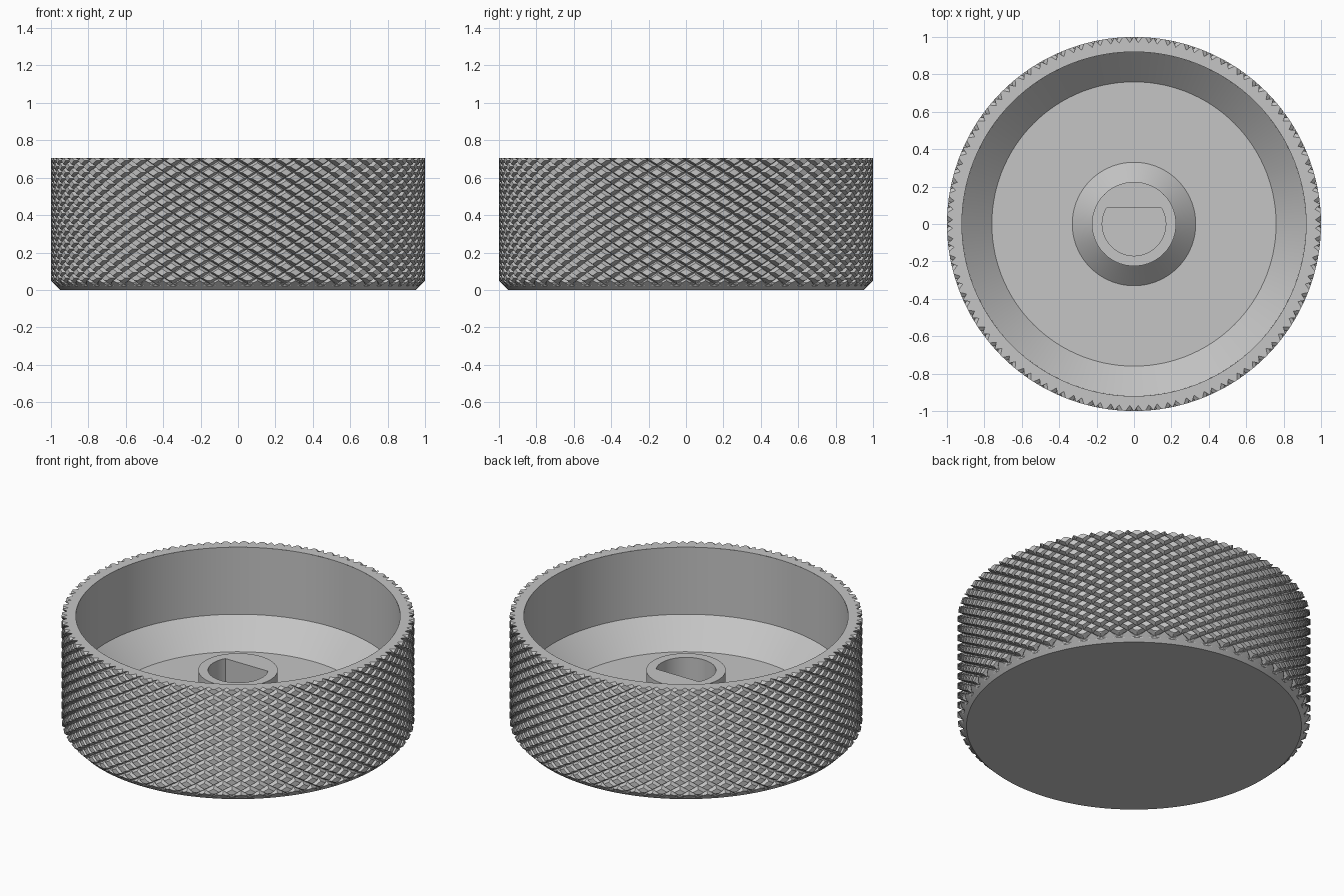
import bpy, bmesh
from math import pi, sin, cos, floor, ceil, radians

if "Cube" in bpy.data.objects:
    bpy.data.objects.remove(bpy.data.objects["Cube"])

HEIGHT = 0.705
CHAMFER = 0.05
BORE = 0.92           # radius of the inner wall
FLOOR = 0.125
TEETH = 60            # grooves of each hand
PITCH = 2 * pi / TEETH
ROW = PITCH * 0.6     # vertical spacing of the diamonds
GROOVE = 0.2          # half width of a groove, as a share of the pitch
DEPTH = 0.03

grey = bpy.data.materials.new("light_grey")
grey.use_nodes = True
grey.diffuse_color = (0.56, 0.56, 0.56, 1)
grey.node_tree.nodes["Principled BSDF"].inputs["Base Color"].default_value = grey.diffuse_color


def finish(bm, name):
    mesh = bpy.data.meshes.new(name)
    bm.to_mesh(mesh)
    bm.free()
    mesh.materials.append(grey)
    obj = bpy.data.objects.new(name, mesh)
    bpy.context.collection.objects.link(obj)
    bpy.ops.object.select_all(action='DESELECT')
    obj.select_set(True)
    bpy.context.view_layer.objects.active = obj
    bpy.ops.object.shade_smooth_by_angle(angle=radians(25))
    return obj


def lathe(name, profile, close=False, segments=120):
    """Spin (radius, z) points; a radius may be a function of the angle."""
    bm = bmesh.new()
    angles = [2 * pi * i / segments for i in range(segments)]
    rings = []
    for radius, z in profile:
        ring = []
        for a in angles:
            r = radius(a) if callable(radius) else radius
            ring.append(bm.verts.new((r * cos(a), r * sin(a), z)))
        rings.append(ring)
    for low, high in zip(rings, rings[1:]):
        for i in range(segments):
            k = (i + 1) % segments
            bm.faces.new((low[i], low[k], high[k], high[i]))
    if close:
        bm.faces.new(rings[-1])
    return finish(bm, name)


def cut_depth(u):
    return max(0, 1 - abs(u - floor(u + 0.5)) / GROOVE)


def knurled_skin():
    """Two crossing sets of V grooves, laid out flat as (angle, radius, z)."""
    bm = bmesh.new()
    steps = (0, GROOVE, 0.5, 1 - GROOVE, 1)

    def point(u, v):
        r = 1 - DEPTH * max(cut_depth(u), cut_depth(v))
        return bm.verts.new(((u + v) / 2 * PITCH, r, (u - v) / 2 * ROW))

    for b in range(-2, ceil(2 * HEIGHT / ROW) + 3):
        for a in range(2 * TEETH):
            if (a + b) % 2:
                continue
            i, j = (a + b) // 2, (a - b) // 2
            grid = [[point(i + s, j + t) for t in steps] for s in steps]
            for p in range(4):
                for q in range(4):
                    c = [grid[p][q], grid[p][q + 1], grid[p + 1][q + 1], grid[p + 1][q]]
                    if (p < 2) != (q < 2):
                        c = c[1:] + c[:1]
                    bm.faces.new((c[0], c[1], c[2]))
                    bm.faces.new((c[0], c[2], c[3]))
    bmesh.ops.remove_doubles(bm, verts=bm.verts, dist=1e-5)

    def slice_at(z, **options):
        geom = bm.verts[:] + bm.edges[:] + bm.faces[:]
        bmesh.ops.bisect_plane(bm, geom=geom, dist=1e-6, plane_co=(0, 0, z),
                               plane_no=(0, 0, 1), **options)

    slice_at(HEIGHT, clear_outer=True)
    slice_at(0, clear_inner=True)
    for z in (0.02, 0.03, 0.04, CHAMFER):
        slice_at(z)

    # Roll the sheet into a ring and trim the lower edge to the chamfer
    for vert in bm.verts:
        a, r, z = vert.co
        r = min(r, 1 - CHAMFER + z)
        vert.co = (r * cos(a), r * sin(a), z)
    bmesh.ops.remove_doubles(bm, verts=bm.verts, dist=1e-4)
    return bm


def open_edges(bm, z):
    return [e for e in bm.edges if e.is_boundary
            and all(abs(v.co.z - z) < 1e-3 for v in e.verts)]


# Knurled grip with its flat rim and closed base
bm = knurled_skin()
rim = bmesh.ops.extrude_edge_only(bm, edges=open_edges(bm, HEIGHT))
for vert in rim["geom"]:
    if isinstance(vert, bmesh.types.BMVert):
        scale = BORE / vert.co.xy.length
        vert.co.x *= scale
        vert.co.y *= scale
bmesh.ops.contextual_create(bm, geom=open_edges(bm, 0))
bmesh.ops.recalc_face_normals(bm, faces=bm.faces)
finish(bm, "knurled_grip")

# Hollow inside: straight wall, sloped corner, flat floor
lathe("cup_interior", [(BORE, HEIGHT), (BORE, 0.285), (0.76, FLOOR)], close=True)


# Shaft boss with a flared foot and a D-shaped hole
def d_hole(a):
    return min(0.17, 0.085 / sin(a)) if sin(a) > 0.01 else 0.17


lathe("shaft_boss", [(0.33, FLOOR), (0.225, 0.23), (0.225, 0.365),
                     (d_hole, 0.365), (d_hole, FLOOR)])
